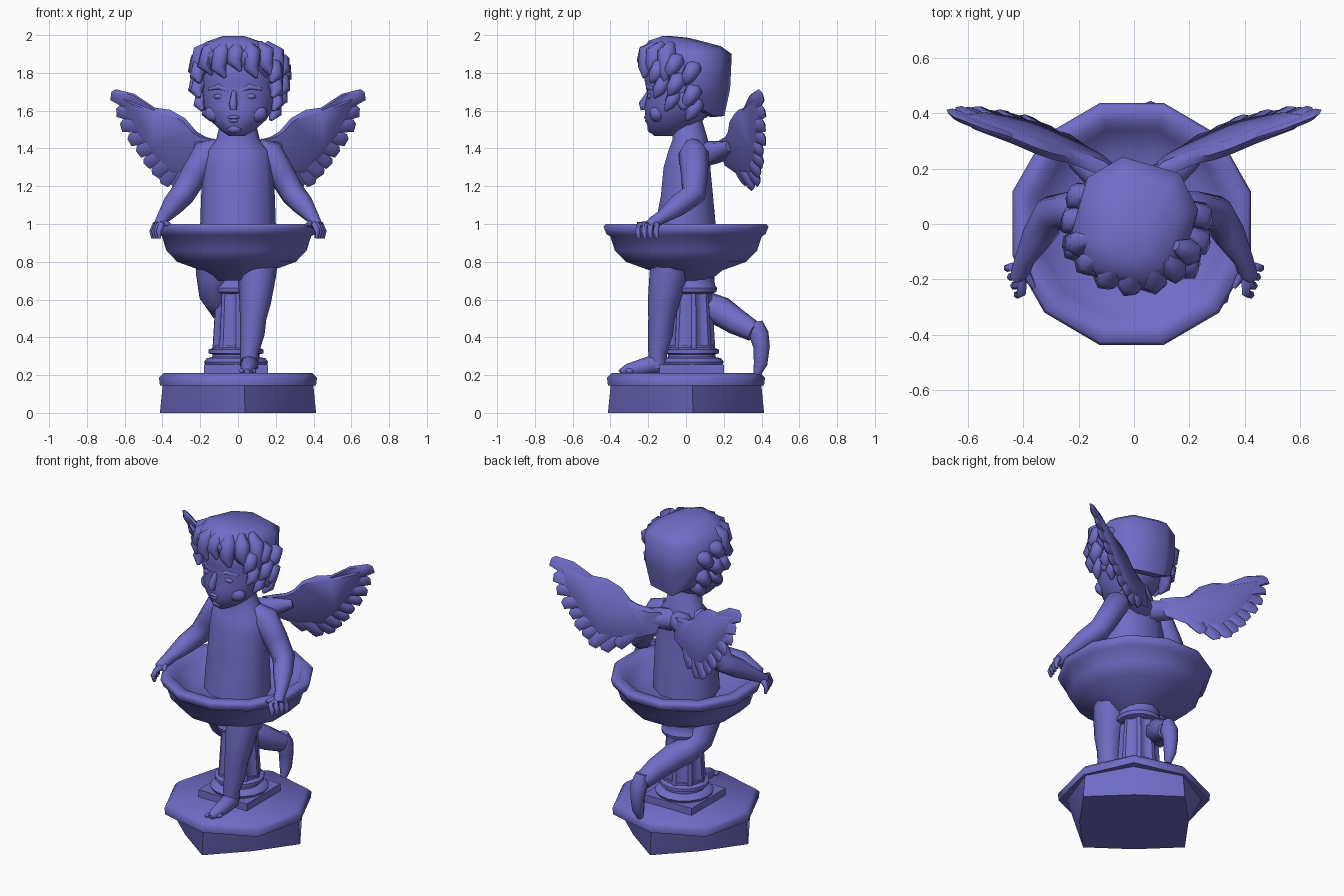
import bpy, bmesh, math
from mathutils import Vector, Matrix

if "Cube" in bpy.data.objects:
    bpy.data.objects.remove(bpy.data.objects["Cube"])

stone = bpy.data.materials.new("violet blue stone")
stone.diffuse_color = (0.165, 0.150, 0.57, 1)
stone.use_nodes = True
stone.node_tree.nodes["Principled BSDF"].inputs["Base Color"].default_value = stone.diffuse_color


def loft(bm, rings):
    """Skin a list of equal-length point rings and cap both ends."""
    vs = [[bm.verts.new(p) for p in r] for r in rings]
    n = len(vs[0])
    for a, b in zip(vs, vs[1:]):
        for i in range(n):
            j = (i + 1) % n
            bm.faces.new((a[i], a[j], b[j], b[i]))
    bm.faces.new(vs[0][::-1])
    bm.faces.new(vs[-1])


def ring(z, rx, yf, yb, n=12, cx=0, slope=0, turn=0, p=1):
    """Oval ring between front yf and back yb; slope tilts it, p below 1 squares it."""
    pts = []
    for i in range(n):
        a = 2 * math.pi * i / n + turn
        c, s = (math.copysign(abs(v) ** p, v) for v in (math.cos(a), math.sin(a)))
        y = (yf + yb) / 2 + (yb - yf) / 2 * s
        pts.append((cx + rx * c, y, z - slope * y))
    return pts


def tube(bm, pts, n=8):
    """Tapered limb through points (x, y, z, radius)."""
    ps = [Vector(p[:3]) for p in pts]
    u, rings = None, []
    for i, p in enumerate(ps):
        d = (ps[min(i + 1, len(ps) - 1)] - ps[max(i - 1, 0)]).normalized()
        u = (u or d.orthogonal())
        u = (u - d * u.dot(d)).normalized()
        w = d.cross(u)
        r = pts[i][3]
        rings.append([p + r * (u * math.cos(t) + w * math.sin(t))
                      for t in (2 * math.pi * k / n for k in range(n))])
    loft(bm, rings)


def blob(bm, c, s):
    m = Matrix.Translation(c) @ Matrix.Diagonal((*s, 1))
    bmesh.ops.create_icosphere(bm, subdivisions=2, radius=1, matrix=m)


def finish(name, bm, sharp=60, matrix=None):
    bmesh.ops.recalc_face_normals(bm, faces=bm.faces)
    for f in bm.faces:
        f.smooth = True
    for e in bm.edges:
        e.smooth = e.calc_face_angle(0) < math.radians(sharp)
    me = bpy.data.meshes.new(name)
    bm.to_mesh(me)
    bm.free()
    me.materials.append(stone)
    ob = bpy.data.objects.new(name, me)
    bpy.context.collection.objects.link(ob)
    if matrix:
        ob.matrix_world = matrix


# plinth: diamond-footed block under an eight-sided slab
def octagon(z, corner, mid):
    return [((corner, mid)[k % 2] * math.cos(math.radians(5 + 45 * k)),
             (corner, mid)[k % 2] * math.sin(math.radians(5 + 45 * k)), z) for k in range(8)]

bm = bmesh.new()
loft(bm, [octagon(0, .415, .315), octagon(.15, .40, .39)])
finish("plinth_block", bm)
bm = bmesh.new()
loft(bm, [octagon(.145, .415, .435), octagon(.185, .42, .44), octagon(.21, .395, .41)])
finish("plinth_slab", bm)

# column: square foot, rings, fluted shaft and capital
CX, CY = -.01, .03
bm = bmesh.new()
bmesh.ops.create_cube(bm, size=1, matrix=Matrix.Translation((CX, CY, .23))
                      @ Matrix.Diagonal((.34, .34, .05, 1)))
for prof in ([(.16, .25), (.17, .27), (.155, .29), (.125, .295), (.125, .31),
              (.145, .315), (.145, .335), (.12, .345), (.12, .36)],
             [(.10, .63), (.13, .64), (.135, .66), (.125, .675), (.12, .70), (.12, .76)]):
    loft(bm, [ring(z, r, CY - r, CY + r, 16, CX) for r, z in prof])
flutes = []
for z, r in ((.34, .125), (.66, .105)):
    flutes.append([(CX + q * math.cos(t), CY + q * math.sin(t), z) for t, q in
                   ((k * math.pi / 16, r * (.86 if k % 4 > 1 else 1)) for k in range(32))])
loft(bm, flutes)
finish("column", bm, 45)

# basin: shallow twelve-sided dish with a thick rim
bm = bmesh.new()
prof = [(.13, .70), (.20, .755), (.33, .80), (.39, .86), (.415, .935), (.435, .945), (.452, .985),
        (.44, 1.0), (.385, 1.0), (.35, .95), (.26, .905), (.08, .89)]
loft(bm, [ring(z, r * .985, -r, r, 12, -.008, 0, .26) for r, z in prof])
finish("basin", bm)

# torso with neck
bm = bmesh.new()
loft(bm, [ring(*r, n=10) for r in ((.85, .20, -.19, .18), (1.0, .20, -.17, .165),
     (1.15, .195, -.14, .15), (1.3, .185, -.125, .135), (1.385, .18, -.10, .13),
     (1.45, .115, -.075, .12), (1.55, .09, -.09, .09))])
finish("torso", bm)

# arms and hands gripping the rim
for s, side in ((-1, "left"), (1, "right")):
    bm = bmesh.new()
    tube(bm, [(s * x, y, z, r) for x, y, z, r in (
        (.10, .035, 1.415, .045), (.16, .04, 1.375, .08), (.232, .045, 1.26, .072),
        (.295, .04, 1.155, .066), (.345, -.04, 1.10, .058), (.395, -.13, 1.035, .036),
        (.41, -.175, 1.005, .034), (.425, -.20, .99, .025))])
    for k in range(4):
        y = -.25 + .032 * k
        x = .395 + .012 * k
        tube(bm, [(s * .405, -.185, 1.0, .018), (s * (x + .01), y, .995, .017),
                  (s * (x + .025), y - .005, .96, .015), (s * (x + .02), y, .925, .009)], 6)
    tube(bm, [(s * .40, -.16, 1.01, .018), (s * .375, -.205, 1.0, .015),
              (s * .36, -.23, .995, .008)], 6)
    finish(side + "_arm", bm)

# standing leg with foot
bm = bmesh.new()
tube(bm, [(.105, -.07, .83, .11), (.10, -.095, .72, .10), (.09, -.12, .58, .083),
          (.08, -.13, .50, .07), (.075, -.135, .42, .066), (.06, -.15, .32, .05),
          (.06, -.15, .235, .045)])
tube(bm, [(.06, -.11, .24, .03), (.06, -.17, .26, .05), (.055, -.25, .238, .042),
          (.05, -.31, .226, .033), (.048, -.345, .22, .015)])
for k in range(4):
    blob(bm, (.02 + .021 * k, -.335 + .012 * k, .222), (.013, .022, .014))
finish("standing_leg", bm)

# bent leg crossing behind the column
bm = bmesh.new()
tube(bm, [(-.12, -.03, .84, .10), (-.13, -.01, .73, .092), (-.125, .04, .62, .08),
          (-.09, .10, .57, .078), (-.04, .18, .54, .08), (.02, .27, .48, .07),
          (.055, .36, .43, .055)])
tube(bm, [(.055, .37, .48, .035), (.058, .385, .42, .052), (.06, .40, .35, .044),
          (.06, .395, .26, .036), (.06, .375, .205, .02)])
finish("bent_leg", bm)

# face, turned slightly to one side
turn = Matrix.Translation((.01, 0, 0)) @ Matrix.Rotation(math.radians(-9), 4, 'Z')
bm = bmesh.new()
loft(bm, [ring(*r, n=14) for r in ((1.465, .04, -.17, -.03), (1.495, .09, -.20, .03),
     (1.55, .15, -.215, .09), (1.62, .19, -.22, .15), (1.69, .20, -.205, .17),
     (1.76, .205, -.22, .19), (1.86, .20, -.215, .20), (1.93, .15, -.16, .17))])
tube(bm, [(0, -.195, 1.70, .014), (0, -.230, 1.635, .024), (0, -.225, 1.605, .018)], 6)
blob(bm, (0, -.205, 1.565), (.036, .02, .011))
blob(bm, (0, -.20, 1.547), (.03, .02, .011))
blob(bm, (0, -.185, 1.505), (.04, .022, .025))
for s in (-1, 1):
    blob(bm, (s * .10, -.135, 1.585), (.07, .045, .05))
    blob(bm, (s * .08, -.175, 1.675), (.035, .02, .016))
    tube(bm, [(s * .03, -.196, 1.708, .012), (s * .08, -.187, 1.728, .018),
              (s * .14, -.15, 1.715, .01)], 6)
    blob(bm, (s * .20, .02, 1.65), (.02, .035, .05))
finish("face", bm, 60, turn)

# hair cap: squarish, low at the nape, high over the brow
hair = Matrix.Rotation(math.radians(-16), 4, 'Z')
bm = bmesh.new()
loft(bm, [ring(z, rx, yf, yb, 8, 0, sl, math.pi / 8, .75) for z, rx, yf, yb, sl in (
    (1.68, .15, -.19, .16, .75), (1.70, .20, -.22, .195, .7), (1.80, .225, -.235, .225, .4),
    (1.90, .22, -.235, .235, .0), (1.955, .16, -.195, .18, .08), (1.985, .07, -.12, .02, .1))])
finish("hair_cap", bm, 60, hair)

# uneven curls along the fringe and over the ears
bm = bmesh.new()
for k in range(-3, 4):
    a = math.radians(k * 22 + 4)
    c, s = -math.cos(a), math.sin(a)
    drop = .025 * (k % 2) + .01 * abs(k)
    tube(bm, [(s * .16, c * .16, 1.955, .02), (s * .215, c * .21, 1.91, .05),
              (s * .235 - .01, c * .225, 1.86 - drop, .042),
              (s * .225 + .025, c * .23, 1.81 - drop, .008)], 6)
for s in (-1, 1):
    for y, z, out, r in ((-.12, 1.80, .20, .05), (-.10, 1.72, .205, .045), (-.03, 1.83, .225, .05),
                         (-.02, 1.73, .225, .05), (.06, 1.79, .22, .05), (-.04, 1.65, .20, .04),
                         (.06, 1.67, .20, .05), (.07, 1.60, .17, .045)):
        tube(bm, [(s * (out - .05), y + .03, z + .05, r * .5), (s * out, y + .01, z + .03, r),
                  (s * (out + .01), y - .015, z - .015, r * .8),
                  (s * (out - .01), y - .04, z - .05, r * .2)], 6)
finish("hair_curls", bm, 60, turn)


# wings: a thick covert panel over overlapping feathers
def lens(bm, s, outline, thick, shift=0):
    """Pillow-shaped plate from an (x, z) outline, laid on the swept wing surface."""
    mx = sum(p[0] for p in outline) / len(outline)
    mz = sum(p[1] for p in outline) / len(outline)

    def lay(f, o):
        pts = []
        for x, z in outline:
            x, z = mx + (x - mx) * f, mz + (z - mz) * f
            pts.append((s * x, .17 + .46 * (x - .1) + .22 * (1.55 - z) + shift + o, z))
        return pts
    loft(bm, [lay(.8, -thick), lay(1, 0), lay(.8, thick)])

tips = [(.67, 1.70), (.645, 1.61), (.625, 1.53), (.585, 1.45), (.54, 1.385),
        (.50, 1.32), (.455, 1.265), (.41, 1.215), (.345, 1.19), (.27, 1.22)]
for s, side in ((-1, "left"), (1, "right")):
    bm = bmesh.new()
    lens(bm, s, [(.05, 1.43), (.17, 1.46), (.22, 1.49), (.28, 1.56), (.36, 1.605), (.47, 1.62),
                 (.64, 1.685), (.59, 1.55), (.48, 1.39), (.36, 1.26), (.22, 1.25), (.06, 1.31)], .028)
    for k, (tx, tz) in enumerate(tips):
        t = k / (len(tips) - 1)
        b = Vector((.42 - .27 * t, 1.57 - .21 * t))
        d = Vector((tx, tz)) - b
        w = Vector((-d.y, d.x)).normalized() * .046
        pts = [b - w * .6, b + d * .6 - w, b + d * .95 - w * .9, b + d,
               b + d * .95 + w * .5, b + d * .6 + w, b + w * .6]
        lens(bm, s, [(p.x, p.y) for p in pts], .014, .006 * (k % 2))
    tube(bm, [(s * .03, .10, 1.37, .07), (s * .12, .17, 1.38, .06), (s * .22, .235, 1.41, .03)])
    finish(side + "_wing", bm)
